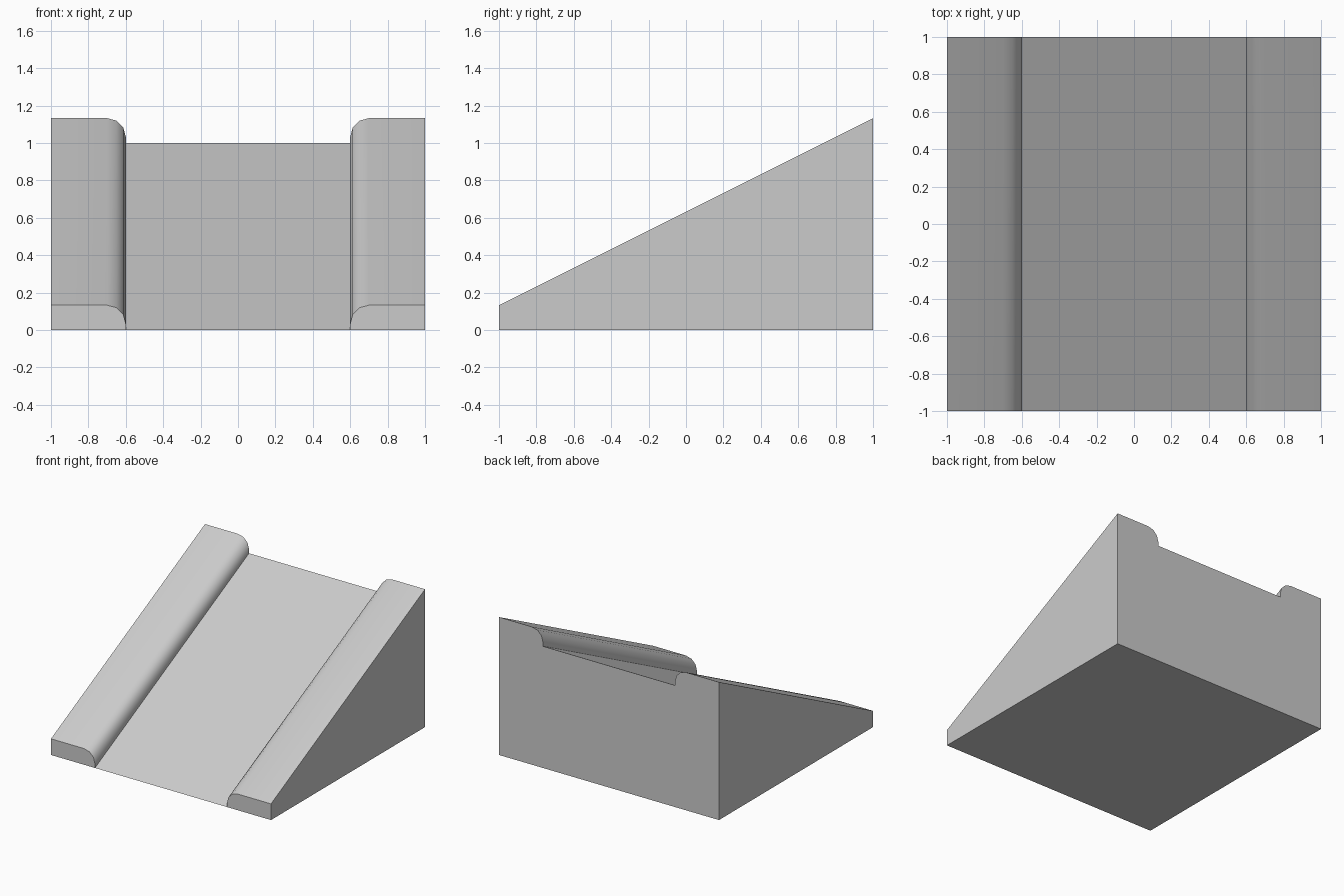
import bpy, bmesh
from math import sin, cos, pi, radians

cube = bpy.data.objects.get("Cube")
if cube:
    bpy.data.objects.remove(cube, do_unlink=True)

HALF, LANE, RISE = 1.0, 0.6, 1.0     # half size, half lane width, climb to the back
KERB, RADIUS, STEPS = 0.133, 0.1, 3  # kerb height and its rounded inner edge

# Plain grey material
grey = bpy.data.materials.new("grey")
grey.use_nodes = True
colour = (0.6, 0.6, 0.6, 1)
grey.diffuse_color = colour
grey.node_tree.nodes["Principled BSDF"].inputs["Base Color"].default_value = colour

# Kerb outline from the outer edge to the foot of the inner wall, then mirrored
kerb = [(HALF, KERB)]
for i in range(STEPS + 1):
    a = pi / 2 * (1 + i / STEPS)
    kerb.append((LANE + RADIUS + RADIUS * cos(a), KERB - RADIUS + RADIUS * sin(a)))
kerb.append((LANE, 0))
profile = [(-x, z) for x, z in kerb] + kerb[::-1]
n = len(kerb)

bm = bmesh.new()
front = [bm.verts.new((x, -HALF, z)) for x, z in profile]
back = [bm.verts.new((x, HALF, z + RISE)) for x, z in profile]
front_l, front_r = [bm.verts.new((x, -HALF, 0)) for x in (-HALF, HALF)]
back_l, back_r = [bm.verts.new((x, HALF, 0)) for x in (-HALF, HALF)]

# Sloping top: kerbs and lane
for i in range(len(profile) - 1):
    bm.faces.new((front[i], front[i + 1], back[i + 1], back[i]))
# Kerb ends, sides, back and base
bm.faces.new([front_l] + front[:n])
bm.faces.new([front_r] + front[n:])
bm.faces.new((front_l, front[0], back[0], back_l))
bm.faces.new((front_r, front[-1], back[-1], back_r))
bm.faces.new([back_l] + back + [back_r])
bm.faces.new((front_l, front[n - 1], front[n], front_r, back_r, back_l))
bmesh.ops.recalc_face_normals(bm, faces=bm.faces)

mesh = bpy.data.meshes.new("kerbed_ramp")
bm.to_mesh(mesh)
bm.free()
mesh.materials.append(grey)
ramp = bpy.data.objects.new("kerbed_ramp", mesh)
bpy.context.collection.objects.link(ramp)

# Smooth the rounded kerb edges, keep the rest crisp
bpy.ops.object.select_all(action="DESELECT")
ramp.select_set(True)
bpy.context.view_layer.objects.active = ramp
bpy.ops.object.shade_smooth_by_angle(angle=radians(40))
